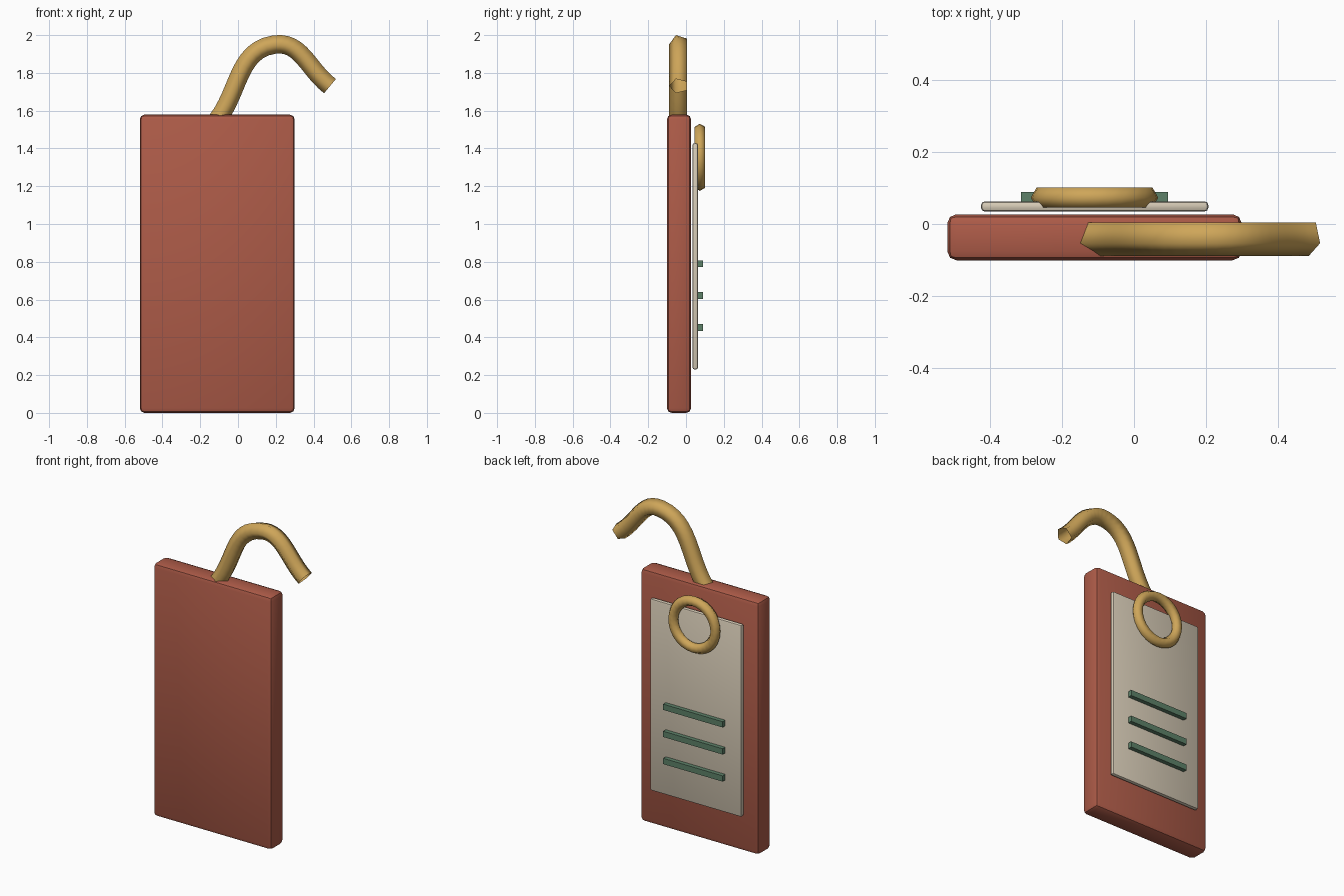
import bpy, bmesh, math
from mathutils import Vector
from mathutils.geometry import interpolate_bezier

if "Cube" in bpy.data.objects:
    bpy.data.objects.remove(bpy.data.objects["Cube"])

CX = -0.11  # centre line of the tag


def material(name, rgb):
    m = bpy.data.materials.new(name)
    m.diffuse_color = (*rgb, 1)
    m.use_nodes = True
    m.node_tree.nodes["Principled BSDF"].inputs["Base Color"].default_value = m.diffuse_color
    return m


RED = material("red", (0.42, 0.105, 0.065))
CREAM = material("cream", (0.68, 0.60, 0.47))
GREEN = material("green", (0.11, 0.22, 0.14))
BRASS = material("brass", (0.62, 0.38, 0.10))


def finish(ob, mat, smooth=True):
    ob.data.materials.append(mat)
    if smooth:
        bpy.ops.object.select_all(action='DESELECT')
        ob.select_set(True)
        bpy.context.view_layer.objects.active = ob
        bpy.ops.object.shade_smooth_by_angle(angle=math.radians(40))


def box(name, lo, hi, mat, bevel=0):
    lo, hi = Vector(lo), Vector(hi)
    bpy.ops.mesh.primitive_cube_add(size=1, location=(lo + hi) / 2)
    ob = bpy.context.object
    ob.name = name
    ob.scale = hi - lo
    bpy.ops.object.transform_apply(location=False, rotation=False, scale=True)
    if bevel:
        mod = ob.modifiers.new("rounded_edges", 'BEVEL')
        mod.width = bevel
        mod.segments = 2
        bpy.ops.object.modifier_apply(modifier=mod.name)
    finish(ob, mat, bevel > 0)
    return ob


# Tag body and back panel
box("tag_body", (-0.52, -0.101, 0), (0.30, 0.027, 1.579), RED, 0.025)
box("back_panel", (-0.426, 0.035, 0.23), (0.207, 0.063, 1.428), CREAM, 0.01)

# Raised bars on the panel
for i in range(3):
    z = 0.452 + 0.169 * i
    box(f"raised_bar_{i + 1}", (CX - 0.205, 0.058, z - 0.018),
        (CX + 0.205, 0.089, z + 0.018), GREEN)

# Ring around the hole, six-sided section
bpy.ops.mesh.primitive_torus_add(
    major_radius=0.1455, minor_radius=0.032, major_segments=28,
    minor_segments=6, location=(CX, 0.0735, 1.353),
    rotation=(math.pi / 2, 0, 0))
ring = bpy.context.object
ring.name = "ring"
ring.data.materials.append(BRASS)
bpy.ops.object.shade_smooth()

# Hook: five-sided tube swept along a three-point bezier, open ends
a, b, c = (Vector(p) for p in ((-0.11, -0.0375, 1.55),
                               (0.193, -0.0375, 1.95),
                               (0.487, -0.0375, 1.73)))
ta, tc = (b - a), (c - b)
tb = (ta.normalized() + tc.normalized()).normalized()
k = 1 / 2.5614
path = interpolate_bezier(a, a + ta * k, b - tb * ta.length * k, b, 13)
path += interpolate_bezier(b, b + tb * tc.length * k, c - tc * k, c, 13)[1:]

bm = bmesh.new()
loops = []
for i, p in enumerate(path):
    t = (path[min(i + 1, len(path) - 1)] - path[max(i - 1, 0)]).normalized()
    up = Vector((-t.z, 0, t.x))
    side = Vector((0, -1, 0))
    loops.append([bm.verts.new(p + 0.0514 * (side * math.cos(w) + up * math.sin(w)))
                  for w in (2 * math.pi * j / 5 for j in range(5))])
for l0, l1 in zip(loops, loops[1:]):
    for j in range(5):
        n = (j + 1) % 5
        bm.faces.new((l0[j], l0[n], l1[n], l1[j]))
bmesh.ops.recalc_face_normals(bm, faces=bm.faces)
for f in bm.faces:
    f.smooth = True
mesh = bpy.data.meshes.new("hook")
bm.to_mesh(mesh)
bm.free()
hook = bpy.data.objects.new("hook", mesh)
bpy.context.collection.objects.link(hook)
hook.data.materials.append(BRASS)
